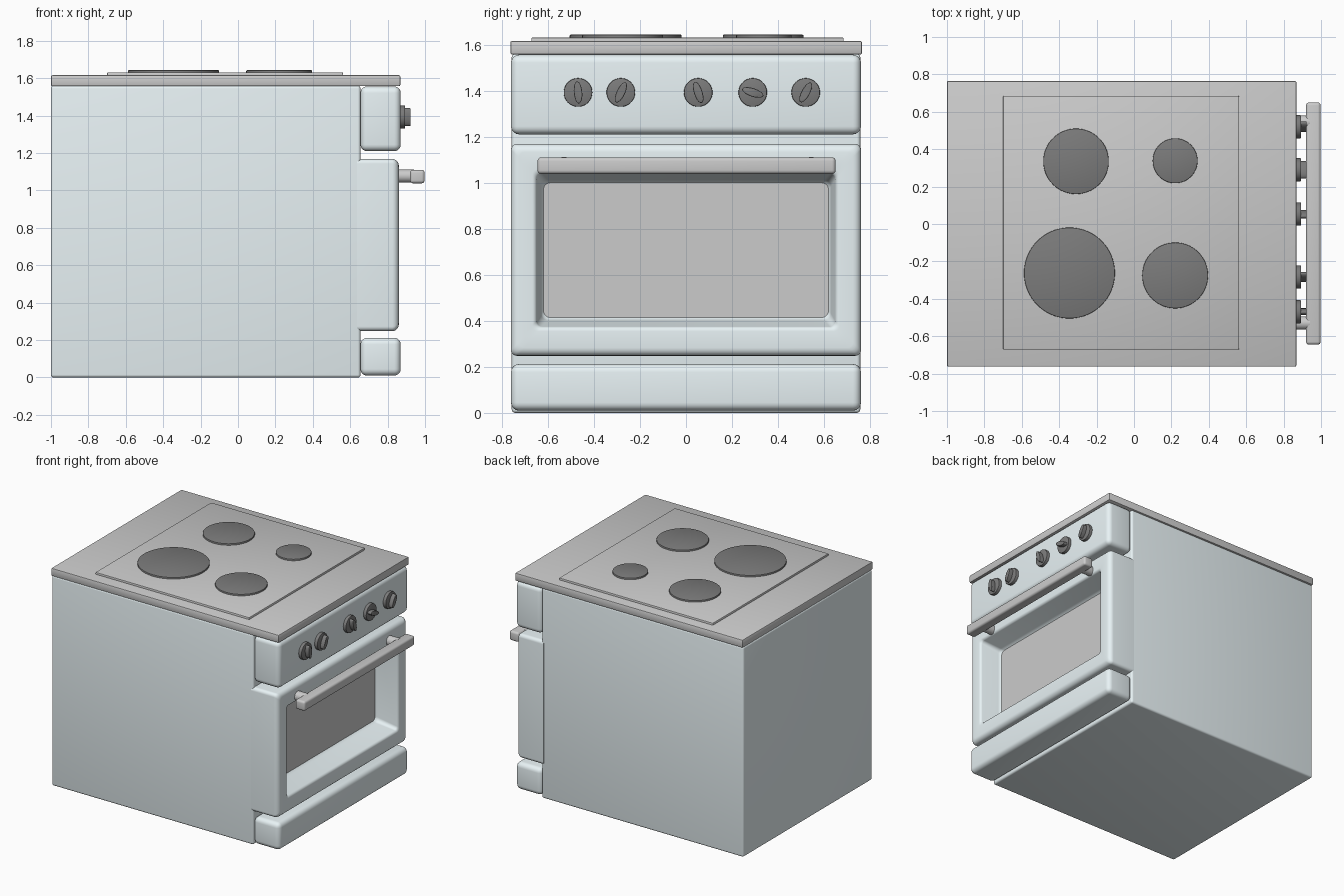
import bpy, bmesh
from math import sin, cos, pi, radians
from mathutils import Matrix, Vector

if "Cube" in bpy.data.objects:
    bpy.data.objects.remove(bpy.data.objects["Cube"])


def material(name, color):
    m = bpy.data.materials.new(name)
    m.diffuse_color = (*color, 1)
    m.use_nodes = True
    m.node_tree.nodes["Principled BSDF"].inputs["Base Color"].default_value = m.diffuse_color
    return m


ENAMEL = material("pale_blue_enamel", (0.81, 0.895, 0.917))
BLACK = material("black_iron", (0.2, 0.2, 0.2))


def finish(name, bm, mat=None):
    bmesh.ops.recalc_face_normals(bm, faces=bm.faces)
    me = bpy.data.meshes.new(name)
    bm.to_mesh(me)
    bm.free()
    ob = bpy.data.objects.new(name, me)
    bpy.context.collection.objects.link(ob)
    if mat:
        me.materials.append(mat)
    bpy.ops.object.select_all(action='DESELECT')
    ob.select_set(True)
    bpy.context.view_layer.objects.active = ob
    bpy.ops.object.shade_smooth_by_angle(angle=radians(35))
    return ob


def box(name, lo, hi, bevel, mat=None, segments=4):
    lo, hi = Vector(lo), Vector(hi)
    bm = bmesh.new()
    bmesh.ops.create_cube(bm, size=1)
    for v in bm.verts:
        v.co = Vector(a * b for a, b in zip(v.co, hi - lo)) + (lo + hi) / 2
    bmesh.ops.bevel(bm, geom=bm.edges[:], offset=bevel, segments=segments,
                    profile=0.5, affect='EDGES')
    return finish(name, bm, mat)


def cylinder(bm, matrix, radius, depth, segments=48, bevel=0.0):
    """Cylinder along local z, starting at the matrix origin."""
    ret = bmesh.ops.create_cone(bm, cap_ends=True, segments=segments, radius1=radius,
                                radius2=radius, depth=depth)
    verts = ret["verts"]
    for v in verts:
        v.co.z += depth / 2
    if bevel:
        rim = [e for e in bm.edges if all(v in verts and v.co.z > depth * 0.9 for v in e.verts)]
        verts_keep = set(bm.verts) - set(verts)
        bmesh.ops.bevel(bm, geom=rim, offset=bevel, segments=2, profile=0.5, affect='EDGES')
        verts = [v for v in bm.verts if v not in verts_keep]
    bmesh.ops.transform(bm, matrix=matrix, verts=verts)


def rounded_loop(bm, x, y, z0, z1, r, k=6):
    """Rounded rectangle in the yz plane, symmetric in y."""
    corners = [(y - r, z1 - r), (r - y, z1 - r), (r - y, z0 + r), (y - r, z0 + r)]
    return [bm.verts.new((x, cy + r * cos((q + i / k) * pi / 2), cz + r * sin((q + i / k) * pi / 2)))
            for q, (cy, cz) in enumerate(corners) for i in range(k + 1)]


def loft(name, sections, mat=None):
    bm = bmesh.new()
    loops = [rounded_loop(bm, *s) for s in sections]
    for a, b in zip(loops, loops[1:]):
        for i in range(len(a)):
            j = (i + 1) % len(a)
            bm.faces.new((a[i], a[j], b[j], b[i]))
    bm.faces.new(loops[0])
    bm.faces.new(loops[-1])
    return finish(name, bm, mat)


# Oven body, control panel and lower drawer
box("oven_body", (-1, -0.757, 0), (0.655, 0.757, 1.56), 0.015, ENAMEL)
box("control_panel", (0.655, -0.76, 1.21), (0.87, 0.76, 1.556), 0.035, ENAMEL, 5)
box("drawer_front", (0.655, -0.76, 0.01), (0.87, 0.76, 0.212), 0.035, ENAMEL, 5)

# Oven door: rounded outer edge, then a sloping recess down to the window
f, n = 0.035, 5
door = [(0.637, 0.76, 0.248, 1.168, 0.025)]
for i in range(n + 1):
    a = i / n * pi / 2
    d = f * (1 - cos(a))
    door.append((0.86 - f + f * sin(a), 0.76 - d, 0.248 + d, 1.168 - d, 0.025))
b = 0.02
for i in range(n + 1):
    a = i / n * radians(78)
    d = b * sin(a)
    door.append((0.86 - b * (1 - cos(a)), 0.668 - d, 0.355 + d, 1.058 - d, 0.025))
door += [(0.715, 0.63, 0.402, 1.012, 0.03), (0.698, 0.625, 0.408, 1.006, 0.03),
         (0.688, 0.615, 0.418, 0.996, 0.03)]
loft("oven_door", door, ENAMEL)

# Window pane
loft("oven_window", [(0.67, 0.62, 0.413, 1.0, 0.03), (0.692, 0.62, 0.413, 1.0, 0.03)])

# Door handle and its posts
box("door_handle", (0.92, -0.645, 1.038), (0.998, 0.65, 1.11), 0.016)
TO_X = Matrix.Rotation(pi / 2, 4, 'Y')
bm = bmesh.new()
for y in (-0.53, 0.545):
    cylinder(bm, Matrix.Translation((0.85, y, 1.077)) @ TO_X, 0.035, 0.09, 24)
finish("handle_posts", bm)

# Worktop, hob plate and four burners
box("worktop", (-1, -0.763, 1.557), (0.868, 0.765, 1.616), 0.008, None, 2)
box("hob_plate", (-0.70, -0.672, 1.60), (0.562, 0.685, 1.631), 0.006, None, 2)
for i, (x, y, r) in enumerate([(-0.31, 0.335, 0.175), (0.22, 0.338, 0.12),
                               (-0.345, -0.262, 0.243), (0.22, -0.275, 0.176)]):
    bm = bmesh.new()
    cylinder(bm, Matrix.Translation((x, y, 1.625)), r, 0.018, 64, 0.004)
    finish(f"burner_{i + 1}", bm, BLACK)

# Control knobs: round base with an oval grip, each turned differently
for i, (y, turn) in enumerate([(-0.469, 5), (-0.283, -25), (0.053, 18), (0.29, 72), (0.52, -28)]):
    place = Matrix.Translation((0.865, y, 1.392))
    bm = bmesh.new()
    cylinder(bm, place @ TO_X, 0.062, 0.028, 40, 0.004)
    finish(f"knob_base_{i + 1}", bm, BLACK)
    bm = bmesh.new()
    spin = Matrix.Rotation(radians(turn), 4, 'X')
    oval = Matrix.Diagonal((1, 0.38, 1, 1))
    cylinder(bm, place @ spin @ TO_X @ oval, 0.048, 0.058, 32, 0.004)
    finish(f"knob_grip_{i + 1}", bm, BLACK)
